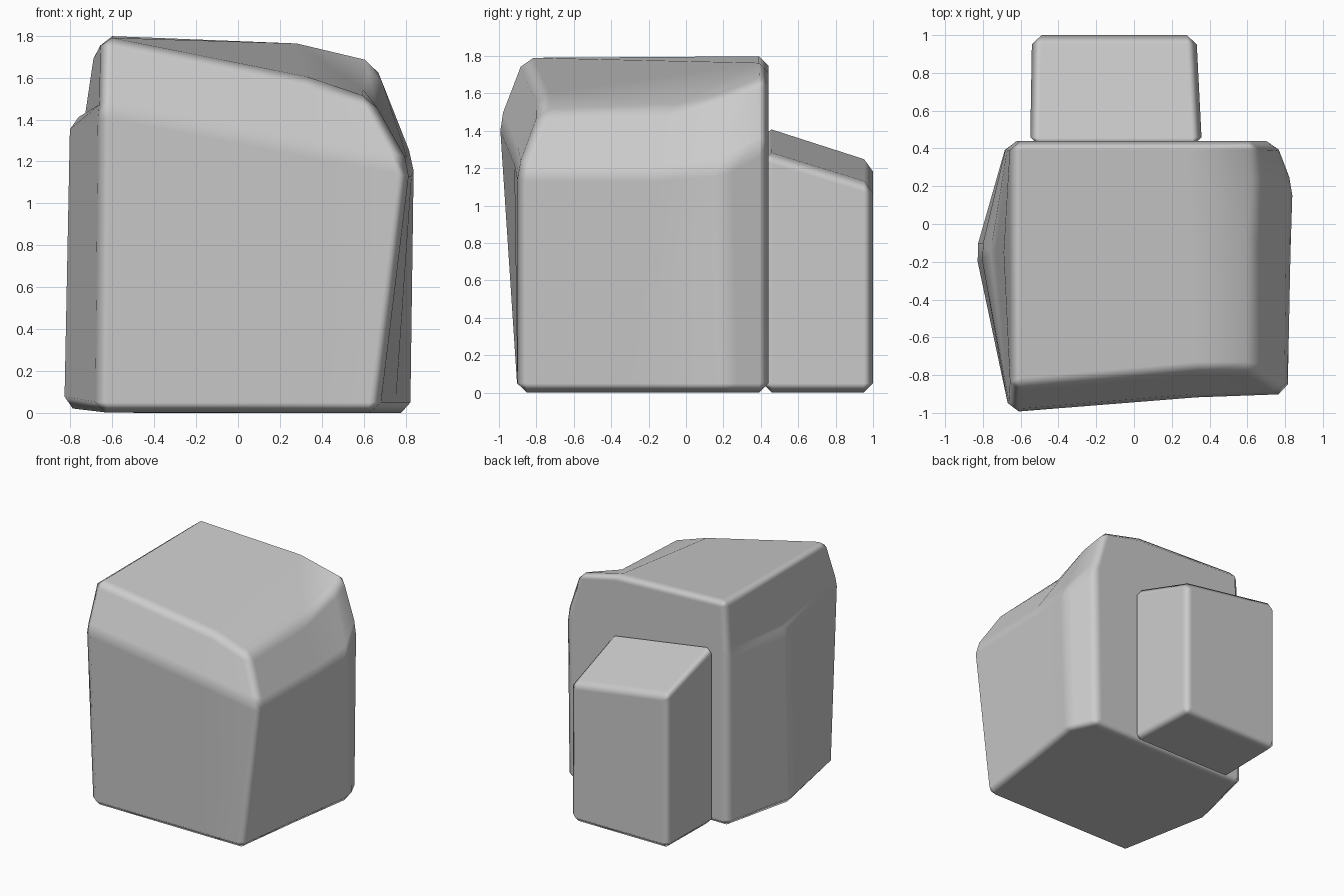
import bpy, bmesh, math

if "Cube" in bpy.data.objects:
    bpy.data.objects.remove(bpy.data.objects["Cube"])


def finish(name, bm, width, skip=()):
    """Chamfer the long hard edges, smooth the bevels and keep the big faces flat."""
    bmesh.ops.recalc_face_normals(bm, faces=bm.faces[:])
    hard = [e for e in bm.edges
            if e.calc_length() > 0.12 and e.calc_face_angle(0) > math.radians(24)
            and not any(v in skip for v in e.verts)]
    bmesh.ops.bevel(bm, geom=hard, offset=width, segments=1, profile=0.5,
                    affect='EDGES', clamp_overlap=True)
    bmesh.ops.recalc_face_normals(bm, faces=bm.faces[:])
    me = bpy.data.meshes.new(name)
    bm.to_mesh(me)
    bm.free()
    ob = bpy.data.objects.new(name, me)
    bpy.context.collection.objects.link(ob)
    for p in me.polygons:
        p.use_smooth = True
    wn = ob.modifiers.new("flat_faces", 'WEIGHTED_NORMAL')
    wn.weight = 100
    return ob


def rings(bm, loops):
    return [[bm.verts.new(p) for p in loop] for loop in loops]


# Main boulder: base, shoulder and top outlines
# order: front left, front, front right, right, back right x2, back, back left, left
base = [(-.67, -.90, 0), (.33, -.90, 0), (.67, -.90, 0), (.75, -.30, 0), (.83, .23, 0),
        (.73, .44, 0), (.33, .44, 0), (-.67, .44, 0), (-.84, -.15, .03)]
shoulder = [(-.66, -1.0, 1.46), (.33, -.92, 1.27), (.82, -.90, 1.18), (.83, -.15, 1.18),
            (.84, .20, 1.21), (.75, .44, 1.34), (.33, .44, 1.38), (-.67, .44, 1.40),
            (-.81, -.15, 1.40)]
top = [(-.65, -.87, 1.80), (.33, -.78, 1.60), (.64, -.78, 1.50), (.64, -.12, 1.51),
       (.67, .25, 1.63), (.65, .44, 1.69), (.33, .44, 1.76), (-.65, .44, 1.80),
       (-.69, -.15, 1.69)]
bm = bmesh.new()
b, s, t = rings(bm, [base, shoulder, top])
n = len(base)
for i in range(n):
    j = (i + 1) % n
    bm.faces.new((b[i], b[j], s[j], s[i]))
    if i < n - 2:
        bm.faces.new((s[i], s[j], t[j], t[i]))
# small ledge on the left side
ledge = bm.verts.new((-.73, -.15, 1.42))
for k in (7, 0):
    bm.faces.new((s[k], s[8], ledge))
    bm.faces.new((s[k], ledge, t[8], t[k]))
# top surface folds and underside
for idx in ((0, 7, 8), (0, 1, 6, 7), (1, 2, 3, 6), (3, 4, 5, 6)):
    bm.faces.new([t[i] for i in idx])
bm.faces.new(b[::-1])
finish("large_rock", bm, 0.05, (ledge,))

# Smaller block behind with a sloping top
bm = bmesh.new()
low, high = rings(bm, [
    [(-.55, .41, 0), (.36, .41, 0), (.33, 1.0, 0), (-.54, 1.0, 0)],
    [(-.55, .41, 1.43), (.36, .41, 1.29), (.33, 1.0, 1.11), (-.54, 1.0, 1.24)]])
for i in range(4):
    j = (i + 1) % 4
    bm.faces.new((low[i], low[j], high[j], high[i]))
bm.faces.new(low[::-1])
bm.faces.new(high)
finish("small_rock", bm, 0.05)
